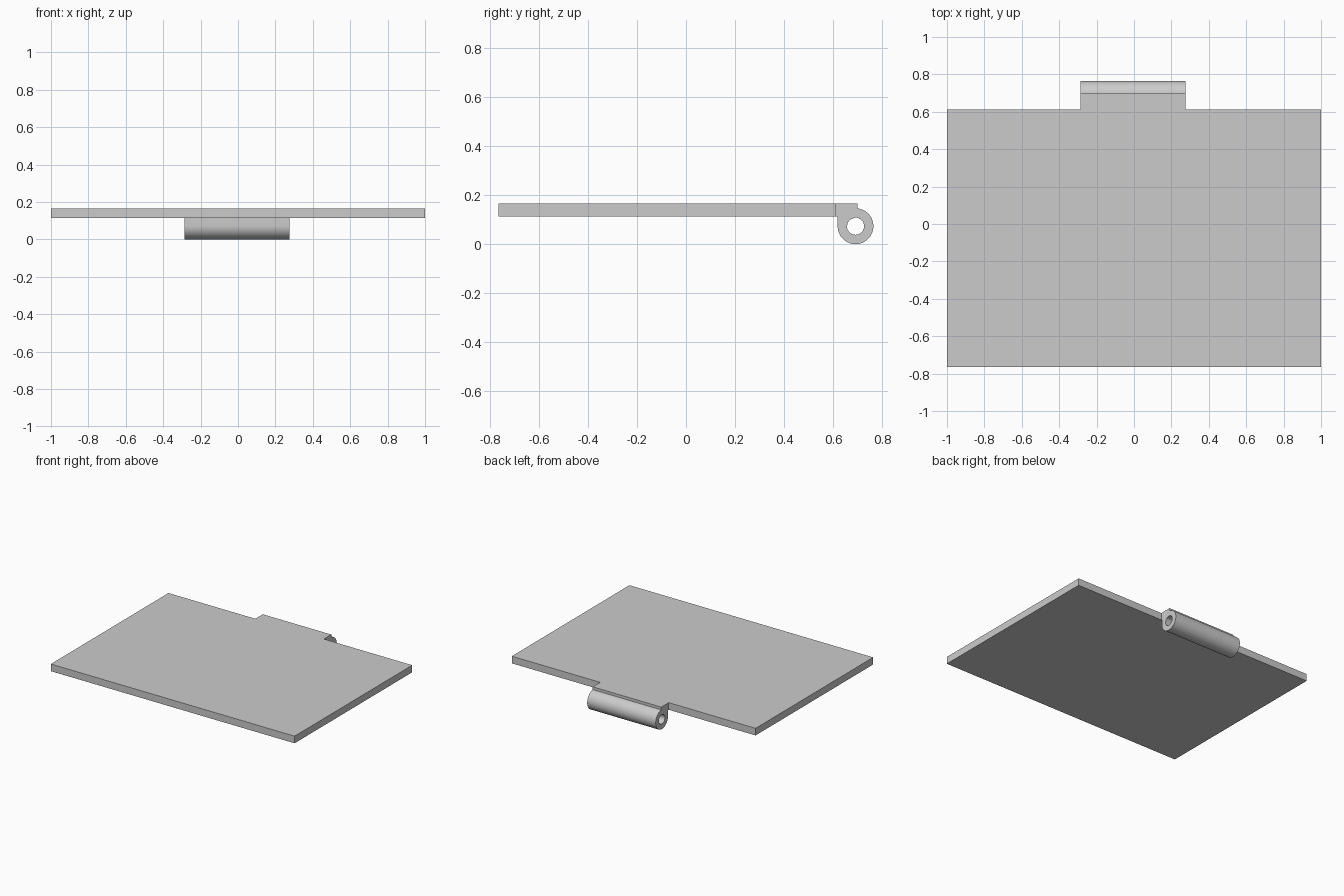
import bpy, bmesh
from math import sin, cos, atan2, asin, pi, radians

cube = bpy.data.objects.get("Cube")
if cube:
    bpy.data.objects.remove(cube, do_unlink=True)

grey = bpy.data.materials.new("light grey")
grey.use_nodes = True
colour = (0.6, 0.6, 0.6, 1)
grey.diffuse_color = colour
grey.node_tree.nodes["Principled BSDF"].inputs["Base Color"].default_value = colour

# Main dimensions
BOTTOM, TOP = 0.113, 0.166
FRONT, BACK = -0.765, 0.613
LEFT, RIGHT = 0.275, -0.287          # ends of the knuckle
CY, CZ, RADIUS, BORE = 0.692, 0.073, 0.073, 0.035
WALL, LIP = CY - RADIUS, 0.70        # knuckle front wall, tab back edge
STEPS = 48

bm = bmesh.new()

# Plate with a short neck where the knuckle joins
outline = [(-1, FRONT), (1, FRONT), (1, BACK), (LEFT, BACK), (LEFT, WALL),
           (RIGHT, WALL), (RIGHT, BACK), (-1, BACK)]
lower = [bm.verts.new((x, y, BOTTOM)) for x, y in outline]
upper = [bm.verts.new((x, y, TOP)) for x, y in outline]
bm.faces.new(lower[::-1])
bm.faces.new(upper)
for i in range(len(outline)):
    j = (i + 1) % len(outline)
    if i != 4:                       # neck stays open towards the knuckle
        bm.faces.new((lower[i], lower[j], upper[j], upper[i]))

# Knuckle section: round barrel running up into a square tab
start = -pi
end = asin((LIP - CY) / RADIUS)
end = pi / 2 - end
outer = [(CY + RADIUS * cos(a), CZ + RADIUS * sin(a))
         for a in (start + (end - start) * i / STEPS for i in range(STEPS + 1))]
outer += [(LIP, TOP), (CY, TOP), (WALL, TOP), (WALL, BOTTOM)]
inner = []
for y, z in outer:
    a = atan2(z - CZ, y - CY)
    inner.append((CY + BORE * cos(a), CZ + BORE * sin(a)))


def ring(points, x):
    return [bm.verts.new((x, y, z)) for y, z in points]


out_r, out_l = ring(outer, RIGHT), ring(outer, LEFT)
in_r, in_l = ring(inner, RIGHT), ring(inner, LEFT)
count = len(outer)
for i in range(count):
    j = (i + 1) % count
    if i != count - 2:               # joined to the neck here
        bm.faces.new((out_r[i], out_r[j], out_l[j], out_l[i]))
    bm.faces.new((in_r[i], in_l[i], in_l[j], in_r[j]))
    bm.faces.new((out_r[i], in_r[i], in_r[j], out_r[j]))
    bm.faces.new((out_l[i], out_l[j], in_l[j], in_l[i]))

bmesh.ops.remove_doubles(bm, verts=bm.verts, dist=0.0001)
bmesh.ops.recalc_face_normals(bm, faces=bm.faces)

mesh = bpy.data.meshes.new("hinge_leaf")
bm.to_mesh(mesh)
bm.free()
mesh.materials.append(grey)
leaf = bpy.data.objects.new("hinge_leaf", mesh)
bpy.context.collection.objects.link(leaf)

# Smooth barrel and bore, sharp corners
bpy.ops.object.select_all(action='DESELECT')
leaf.select_set(True)
bpy.context.view_layer.objects.active = leaf
bpy.ops.object.shade_smooth_by_angle(angle=radians(30))
